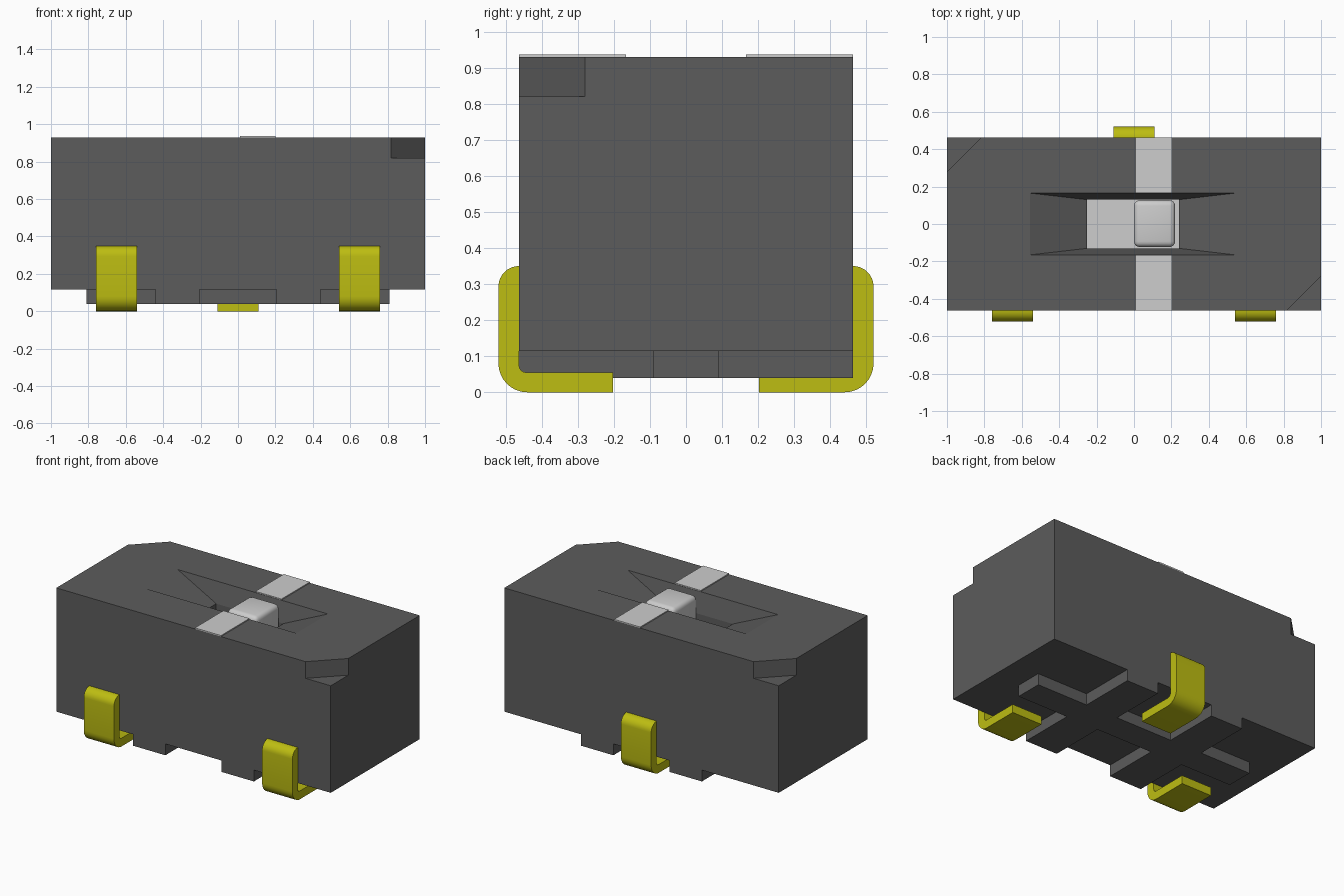
import bpy, bmesh, math

cube = bpy.data.objects.get("Cube")
if cube:
    bpy.data.objects.remove(cube, do_unlink=True)


def material(name, rgb):
    m = bpy.data.materials.new(name)
    m.use_nodes = True
    m.diffuse_color = (*rgb, 1)
    bsdf = next(n for n in m.node_tree.nodes if n.type == 'BSDF_PRINCIPLED')
    bsdf.inputs["Base Color"].default_value = (*rgb, 1)
    bsdf.inputs["Roughness"].default_value = 0.6
    return m


DARK = material("dark grey plastic", (0.107, 0.107, 0.107))
LIGHT = material("light grey plastic", (0.61, 0.61, 0.61))
YELLOW = material("yellow metal", (0.51, 0.51, 0.006))


def loft(name, rings, mat, bevel=0):
    """Closed solid through a stack of rings with equal point counts."""
    bm = bmesh.new()
    rows = [[bm.verts.new(p) for p in ring] for ring in rings]
    n = len(rows[0])
    for a, b in zip(rows, rows[1:]):
        for i in range(n):
            j = (i + 1) % n
            bm.faces.new((a[i], a[j], b[j], b[i]))
    bm.faces.new(rows[0][::-1])
    bm.faces.new(rows[-1])
    if bevel:
        low = min(v.co.z for v in bm.verts)
        edges = [e for e in bm.edges if max(v.co.z for v in e.verts) > low + 0.001]
        bmesh.ops.bevel(bm, geom=edges, offset=bevel, segments=4, profile=0.5,
                        affect='EDGES', clamp_overlap=True)
    bmesh.ops.recalc_face_normals(bm, faces=bm.faces)
    me = bpy.data.meshes.new(name)
    bm.to_mesh(me)
    bm.free()
    me.materials.append(mat)
    ob = bpy.data.objects.new(name, me)
    bpy.context.collection.objects.link(ob)
    return ob


def prism(name, outline, z0, z1, mat, **kw):
    return loft(name, [[(x, y, z) for x, y in outline] for z in (z0, z1)], mat, **kw)


def rect(x0, x1, y0, y1):
    return [(x0, y0), (x1, y0), (x1, y1), (x0, y1)]


def smooth(ob):
    bpy.ops.object.select_all(action='DESELECT')
    ob.select_set(True)
    bpy.context.view_layer.objects.active = ob
    bpy.ops.object.shade_smooth_by_angle(angle=math.radians(35))


def arc(cx, cy, r, a0, a1, steps=8):
    return [(cx + r * math.cos(math.radians(a0 + (a1 - a0) * i / steps)),
             cy + r * math.sin(math.radians(a0 + (a1 - a0) * i / steps)))
            for i in range(steps + 1)]


HY, TOP, FLOOR = 0.463, 0.93, 0.115

# Housing block
housing = prism("housing", rect(-1, 1, -HY, HY), FLOOR, TOP, DARK)

# Cutters: slot with sloping ends above a straight pit, and two corner notches
upper, lower = rect(-0.555, 0.54, -0.165, 0.165), rect(-0.25, 0.24, -0.13, 0.13)
levels = [(lower, 0.72), (lower, 0.80), (upper, TOP), (upper, 1.0)]
cutters = [loft("slot_cutter", [[(x, y, z) for x, y in r] for r, z in levels], DARK)]
for s in (1, -1):
    a, b = 1.02, HY + 0.02
    tri = [(s * a, -s * b), (s * a, -s * (b - 0.223)), (s * (a - 0.223), -s * b)]
    cutters.append(prism("notch_cutter", tri, 0.82, 1.0, DARK))
for c in cutters:
    c.hide_render = True
    mod = housing.modifiers.new("cut", 'BOOLEAN')
    mod.operation, mod.solver, mod.object = 'DIFFERENCE', 'EXACT', c

# Bake the cuts and discard the cutters
deps = bpy.context.evaluated_depsgraph_get()
baked = bpy.data.meshes.new_from_object(housing.evaluated_get(deps))
housing.modifiers.clear()
housing.data = baked
for c in cutters:
    bpy.data.objects.remove(c, do_unlink=True)

# Raised standoff ribs under the housing: one long bar and two cross bars
half = [(0.81, 0.09), (0.44, 0.09), (0.44, HY), (0.205, HY), (0.205, 0.09)]
back = half + [(-x, y) for x, y in reversed(half)]
prism("standoff_ribs", back + [(x, -y) for x, y in reversed(back)], 0.04, FLOOR, DARK)

# Light stripe across the top, either side of the slot
for name, y0, y1 in (("front_stripe", -HY, -0.167), ("back_stripe", 0.167, HY)):
    prism(name, rect(0.01, 0.2, y0, y1), TOP, TOP + 0.007, LIGHT)

# Slider plate at the bottom of the slot and its rounded knob
prism("slider_plate", rect(-0.25, 0.24, -0.13, 0.13), 0.70, 0.735, LIGHT)
knob = prism("slider_knob", rect(0.0, 0.22, -0.123, 0.127), 0.73, 0.928, LIGHT, bevel=0.03)
smooth(knob)

# Bent metal terminals: profile of distance from centre line and height
profile = ([(0.203, 0)] + arc(0.44, 0.08, 0.08, -90, 0)
           + arc(HY, 0.293, 0.057, 0, 90)
           + arc(HY - 0.02, 0.075, 0.02, 0, -90, 4) + [(0.203, 0.055)])
for name, x, s in (("front_right_terminal", -0.65, -1),
                   ("front_left_terminal", 0.65, -1),
                   ("back_terminal", 0.0, 1)):
    pin = loft(name, [[(x + d, s * u, z) for u, z in profile] for d in (-0.11, 0.11)], YELLOW)
    smooth(pin)
